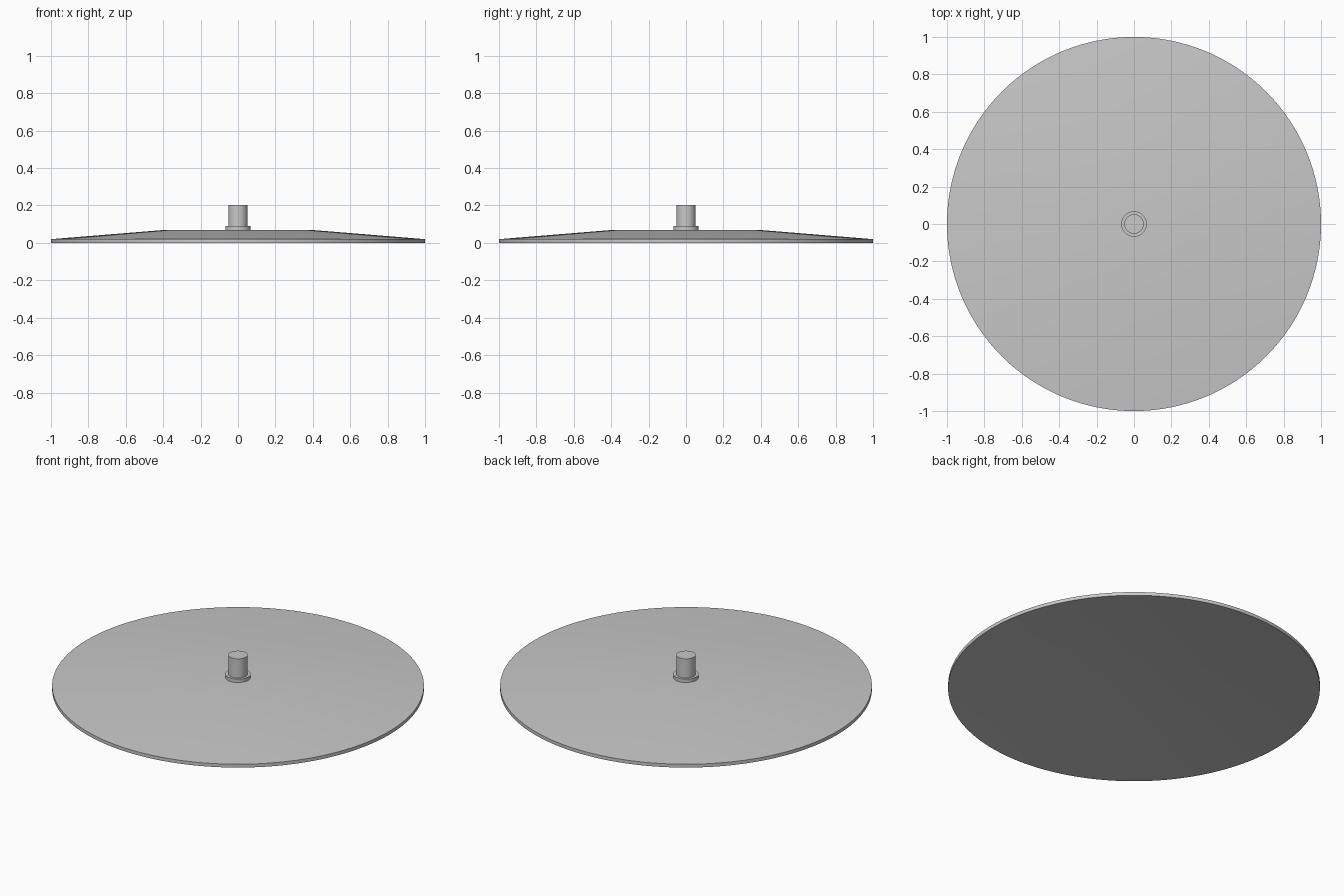
import bpy
import bmesh
import math

cube = bpy.data.objects.get("Cube")
if cube:
    bpy.data.objects.remove(cube, do_unlink=True)

grey = bpy.data.materials.new("satin grey")
grey.use_nodes = True
colour = (0.58, 0.58, 0.58, 1)
grey.diffuse_color = colour
grey.node_tree.nodes["Principled BSDF"].inputs["Base Color"].default_value = colour


def turned(name, profile, sides):
    """Lathe a (radius, height) profile and cap both ends."""
    bm = bmesh.new()
    rings = []
    for r, z in profile:
        rings.append([bm.verts.new((r * math.cos(math.tau * i / sides),
                                    r * math.sin(math.tau * i / sides), z))
                      for i in range(sides)])
    for low, high in zip(rings, rings[1:]):
        for i in range(sides):
            j = (i + 1) % sides
            bm.faces.new((low[i], low[j], high[j], high[i]))
    bm.faces.new(rings[0][::-1])
    bm.faces.new(rings[-1])
    mesh = bpy.data.meshes.new(name)
    bm.to_mesh(mesh)
    bm.free()
    mesh.materials.append(grey)
    obj = bpy.data.objects.new(name, mesh)
    bpy.context.collection.objects.link(obj)
    bpy.ops.object.select_all(action="DESELECT")
    obj.select_set(True)
    bpy.context.view_layer.objects.active = obj
    bpy.ops.object.shade_smooth_by_angle(angle=math.radians(30))


# Wide shallow shell: hollow underside, thin rim, sloped top, flat centre
turned("plate", [(0.385, 0.05), (1, 0), (1, 0.02), (0.385, 0.07)], 128)

# Collar and stem on the centre
turned("collar", [(0.068, 0.065), (0.068, 0.09)], 48)
turned("stem", [(0.052, 0.065), (0.052, 0.203)], 48)
